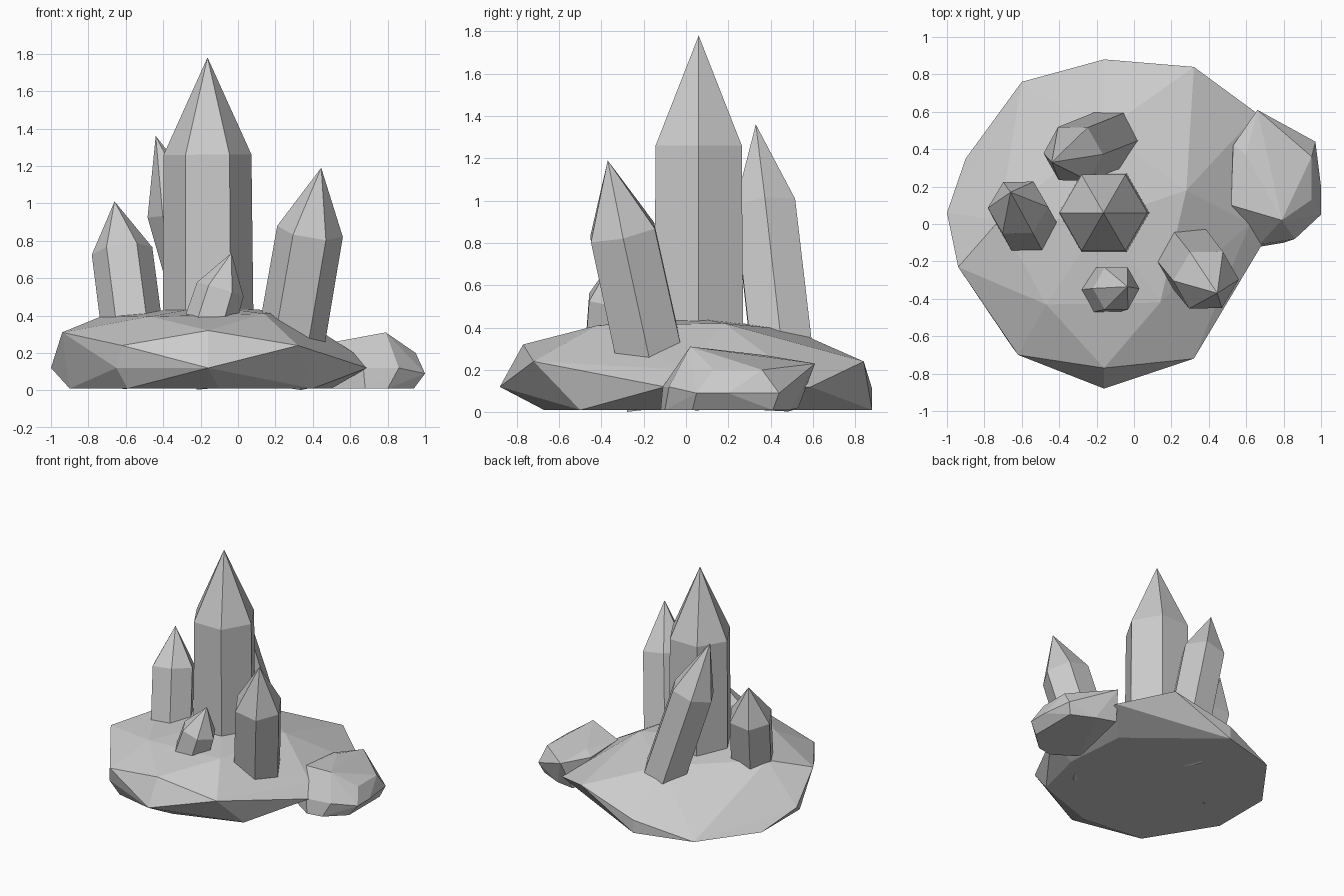
import bpy, bmesh, math
from mathutils import Vector

stone = bpy.data.materials.new("stone grey")
stone.diffuse_color = (0.6, 0.6, 0.6, 1)


def finish(bm, name):
    bmesh.ops.recalc_face_normals(bm, faces=bm.faces)
    me = bpy.data.meshes.new(name)
    bm.to_mesh(me)
    bm.free()
    me.materials.append(stone)
    ob = bpy.data.objects.new(name, me)
    bpy.context.collection.objects.link(ob)
    return ob


def rock(name, points):
    """Faceted boulder: convex hull around a few corner points."""
    bm = bmesh.new()
    for p in points:
        bm.verts.new(p)
    bmesh.ops.convex_hull(bm, input=bm.verts)
    junk = [v for v in bm.verts if not v.link_faces]
    bmesh.ops.delete(bm, geom=junk, context='VERTS')
    return finish(bm, name)


def crystal(name, base, shoulder, tip, r_base, r_top, bottom=0.05):
    """Six-sided shard along an axis, with a pointed cap."""
    base, shoulder, tip = Vector(base), Vector(shoulder), Vector(tip)
    axis = (shoulder - base).normalized()
    rot = Vector((0, 0, 1)).rotation_difference(axis)
    start = base - axis * ((base.z - bottom) / axis.z)  # root inside the rock
    bm = bmesh.new()
    rings = []
    for c, r in ((start, r_base), (shoulder, r_top)):
        rings.append([bm.verts.new(c + rot @ Vector((r * math.cos(i * math.pi / 3),
                                                     r * math.sin(i * math.pi / 3), 0)))
                      for i in range(6)])
    low, high = rings
    apex = bm.verts.new(tip)
    bm.faces.new(low[::-1])
    for i in range(6):
        j = (i + 1) % 6
        bm.faces.new((low[i], low[j], high[j], high[i]))
        bm.faces.new((high[i], high[j], apex))
    return finish(bm, name)


# Wide base boulder: crown, upper rim, waist, flat underside.
# The back left flank slopes right down to the ground; the back right is undercut.
rock("base_rock", [
    (-0.16, 0.03, 0.45), (-0.47, -0.43, 0.395), (0.14, -0.42, 0.41), (0.28, 0.18, 0.42),
    (-0.16, 0.50, 0.39), (-0.72, 0.02, 0.40),
    (-0.94, -0.23, 0.31), (-0.62, -0.70, 0.24), (-0.16, -0.77, 0.32), (0.32, -0.72, 0.24),
    (0.62, 0.0, 0.20), (0.66, 0.59, 0.12), (0.32, 0.84, 0.24),
    (-0.16, 0.88, 0.11), (-0.60, 0.76, 0.01), (-0.90, 0.35, 0.01),
    (-1.0, 0.06, 0.12), (-0.65, -0.66, 0.12), (-0.16, -0.88, 0.12), (0.69, -0.10, 0.12),
    (-0.16, 0.88, 0.01), (-0.90, -0.12, 0.01), (-0.59, -0.62, 0.01), (-0.10, -0.67, 0.01),
    (0.40, -0.50, 0.01), (0.50, -0.10, 0.01), (0.46, 0.38, 0.01)])

# Small boulder leaning on the right
rock("side_rock", [
    (0.79, 0.02, 0.31), (0.60, 0.37, 0.27), (0.66, 0.61, 0.23), (0.53, 0.42, 0.24),
    (0.52, 0.10, 0.26), (0.95, 0.13, 0.20), (0.95, 0.36, 0.20), (1.0, 0.05, 0.09),
    (0.97, 0.44, 0.09), (1.0, 0.20, 0.09), (0.79, 0.50, 0.12), (0.86, -0.08, 0.12),
    (0.67, -0.11, 0.12), (0.94, 0.03, 0.01), (0.94, 0.41, 0.01), (0.77, 0.49, 0.01),
    (0.61, 0.53, 0.02), (0.80, -0.10, 0.01), (0.68, -0.12, 0.01), (0.50, 0.00, 0.01)])

# Crystals: base centre, shoulder centre, tip, radii
crystal("main_crystal", (-0.16, 0.06, 0.44), (-0.163, 0.06, 1.26), (-0.163, 0.06, 1.78), 0.245, 0.235)
crystal("left_crystal", (-0.578, 0.01, 0.42), (-0.62, 0.088, 0.745), (-0.66, 0.17, 1.01), 0.165, 0.163)
crystal("right_crystal", (0.29, -0.18, 0.30), (0.385, -0.30, 0.85), (0.445, -0.37, 1.19), 0.182, 0.178)
crystal("back_crystal", (-0.16, 0.44, 0.40), (-0.325, 0.375, 0.97), (-0.44, 0.33, 1.36), 0.168, 0.165)
crystal("small_crystal", (-0.135, -0.35, 0.41), (-0.095, -0.345, 0.54), (-0.035, -0.335, 0.735), 0.14, 0.13, 0.3)
